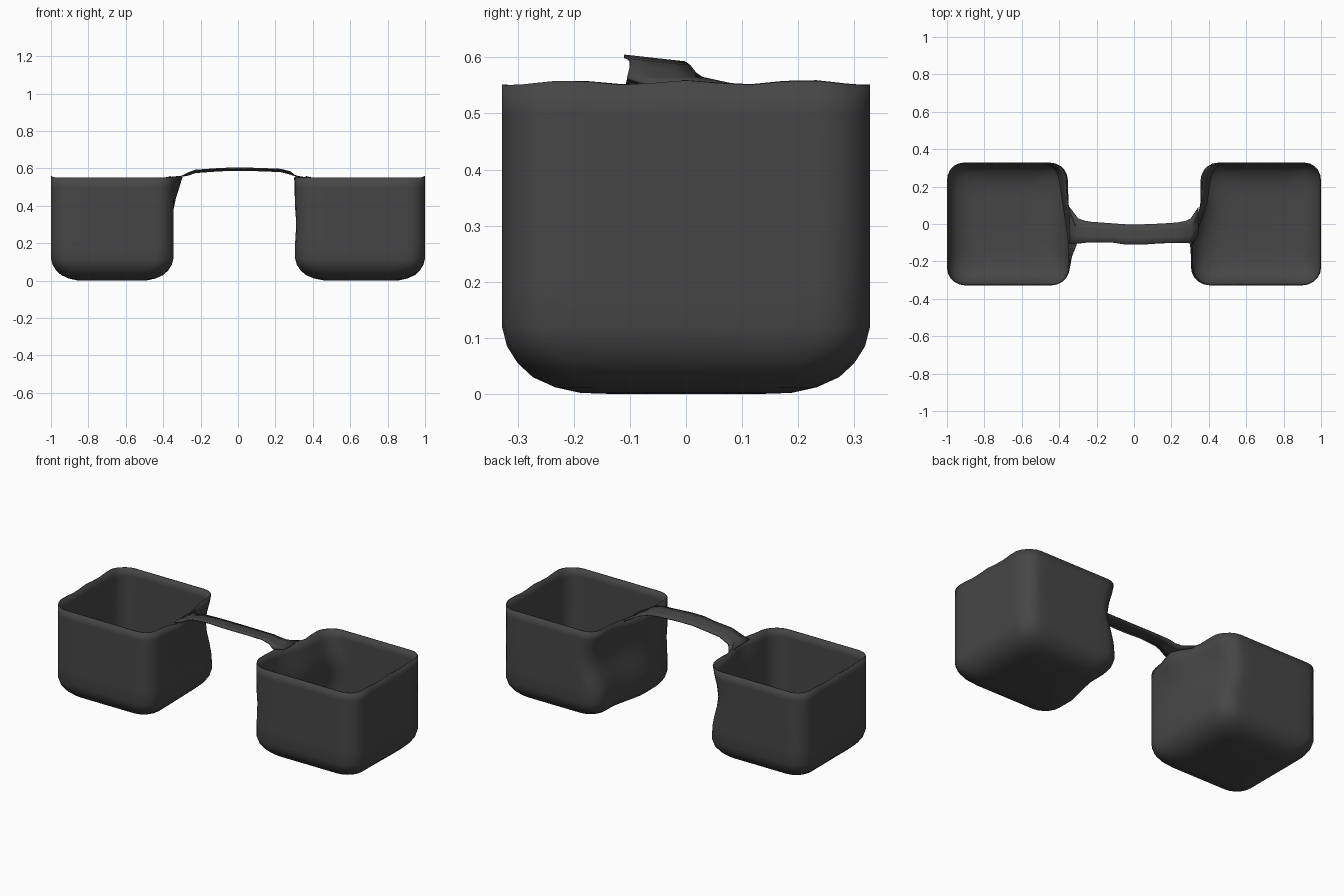
import bpy, bmesh, math

if "Cube" in bpy.data.objects:
    bpy.data.objects.remove(bpy.data.objects["Cube"])

mat = bpy.data.materials.new("charcoal grey")
mat.diffuse_color = (0.062, 0.062, 0.062, 1)
mat.use_nodes = True
mat.node_tree.nodes["Principled BSDF"].inputs["Base Color"].default_value = mat.diffuse_color


def lerp_table(t, table):
    """Piecewise-linear lookup."""
    if t <= table[0][0]:
        return table[0][1]
    for (a, va), (b, vb) in zip(table, table[1:]):
        if t <= b:
            return va + (vb - va) * (t - a) / (b - a)
    return table[-1][1]


def bump(t, centre, width):
    return math.exp(-((t - centre) / width) ** 2)


def rounded_rect(hx, hy, r, seg=5, side=8):
    """Closed loop of points, with subdivided sides."""
    pts = []
    corners = [(hx - r, hy - r, 0), (-hx + r, hy - r, 90),
               (-hx + r, -hy + r, 180), (hx - r, -hy + r, 270)]
    for i, (cx, cy, a0) in enumerate(corners):
        arc = [(cx + r * math.cos(math.radians(a0 + 90 * k / seg)),
                cy + r * math.sin(math.radians(a0 + 90 * k / seg))) for k in range(seg + 1)]
        pts += arc
        nx, ny, na = corners[(i + 1) % 4]
        end = (nx + r * math.cos(math.radians(na)), ny + r * math.sin(math.radians(na)))
        for k in range(1, side):
            f = k / side
            pts.append((arc[-1][0] * (1 - f) + end[0] * f, arc[-1][1] * (1 - f) + end[1] * f))
    return pts


def finish(bm, name):
    bmesh.ops.recalc_face_normals(bm, faces=bm.faces)
    me = bpy.data.meshes.new(name)
    bm.to_mesh(me)
    bm.free()
    me.materials.append(mat)
    ob = bpy.data.objects.new(name, me)
    bpy.context.collection.objects.link(ob)
    mod = ob.modifiers.new("thin_shell", 'SOLIDIFY')
    mod.thickness = 0.006
    mod.offset = -1
    bpy.ops.object.select_all(action='DESELECT')
    ob.select_set(True)
    bpy.context.view_layer.objects.active = ob
    bpy.ops.object.shade_smooth_by_angle(angle=math.radians(40))
    return ob


# Distance of the inner wall from the centre, by depth y and height z
def inner_left(y, z):
    back = min(max((y + 0.1) / 0.35, 0), 1)
    d = 0.345 + 0.008 * back + 0.045 * back * bump(z, 0.38, 0.13)
    return d - 0.05 * bump(y, -0.06, 0.10) * min(max((z - 0.38) / 0.17, 0), 1)


def inner_right(y, z):
    back = min(max((y + 0.1) / 0.35, 0), 1)
    d = lerp_table(y, [(-0.2, 0.305), (-0.1, 0.305), (0.0, 0.33), (0.1, 0.355)])
    d += 0.05 * back * bump(z, 0.38, 0.13) + 0.006 * bump(z, 0.3, 0.06)
    return d - 0.015 * bump(y, -0.03, 0.08) * min(max((z - 0.4) / 0.15, 0), 1)


# Open soft pouch: (height, inset) rings from floor to rim
RINGS = [(0.0, 0.30), (0.0, 0.20), (0.002, 0.14), (0.012, 0.095), (0.03, 0.055), (0.055, 0.028),
         (0.085, 0.009), (0.12, 0.0), (0.2, 0.0), (0.26, 0.0), (0.32, 0.0), (0.38, 0.0),
         (0.44, 0.0), (0.5, 0.0), (0.555, 0.0)]


def pouch(name, side, inner):
    bm = bmesh.new()
    loops = []
    for z, inset in RINGS:
        h = 0.328 - inset
        ring = []
        for px, py in rounded_rect(h, h, min(0.095, h * 0.7)):
            t = (px + 0.328) / 0.656           # 0 = inner wall, 1 = outer wall
            d = inner(py, z)
            zz = z + (0.004 * math.cos(py * 30) if z > 0.55 else 0)
            ring.append(bm.verts.new((side * (d + (1.0 - d) * t), py, zz)))
        loops.append(ring)
    n = len(loops[0])
    for a, b in zip(loops, loops[1:]):
        for i in range(n):
            bm.faces.new((a[i], a[(i + 1) % n], b[(i + 1) % n], b[i]))
    bm.faces.new(loops[0])
    # Make the outside face outward even though the shell is open
    ob = finish(bm, name)
    floor = ob.data.polygons[-1]
    if floor.normal.z > 0:
        ob.data.flip_normals()
    return ob


pouch("left_pouch", -1, inner_left)
pouch("right_pouch", 1, inner_right)

# Connecting strap: x, z, front y, back y
STRAP = [(-0.345, 0.550, -0.108, 0.09), (-0.30, 0.562, -0.105, 0.03), (-0.265, 0.580, -0.1, 0.018),
         (-0.23, 0.593, -0.097, 0.012), (-0.12, 0.601, -0.098, 0.004), (-0.04, 0.605, -0.11, -0.002),
         (0.04, 0.605, -0.11, -0.002), (0.14, 0.602, -0.103, 0.002), (0.23, 0.598, -0.1, 0.008),
         (0.28, 0.585, -0.1, 0.018), (0.305, 0.565, -0.105, 0.03), (0.345, 0.552, -0.06, 0.09)]
bm = bmesh.new()
rows = [[bm.verts.new((x, y0 + (y1 - y0) * k / 3, z + (-0.012 * k / 3 if abs(x) < 0.3 else 0)))
         for k in range(4)] for x, z, y0, y1 in STRAP]
for a, b in zip(rows, rows[1:]):
    for k in range(3):
        bm.faces.new((a[k], b[k], b[k + 1], a[k + 1]))
strap = finish(bm, "strap")
if strap.data.polygons[len(strap.data.polygons) // 2].normal.z < 0:
    strap.data.flip_normals()
